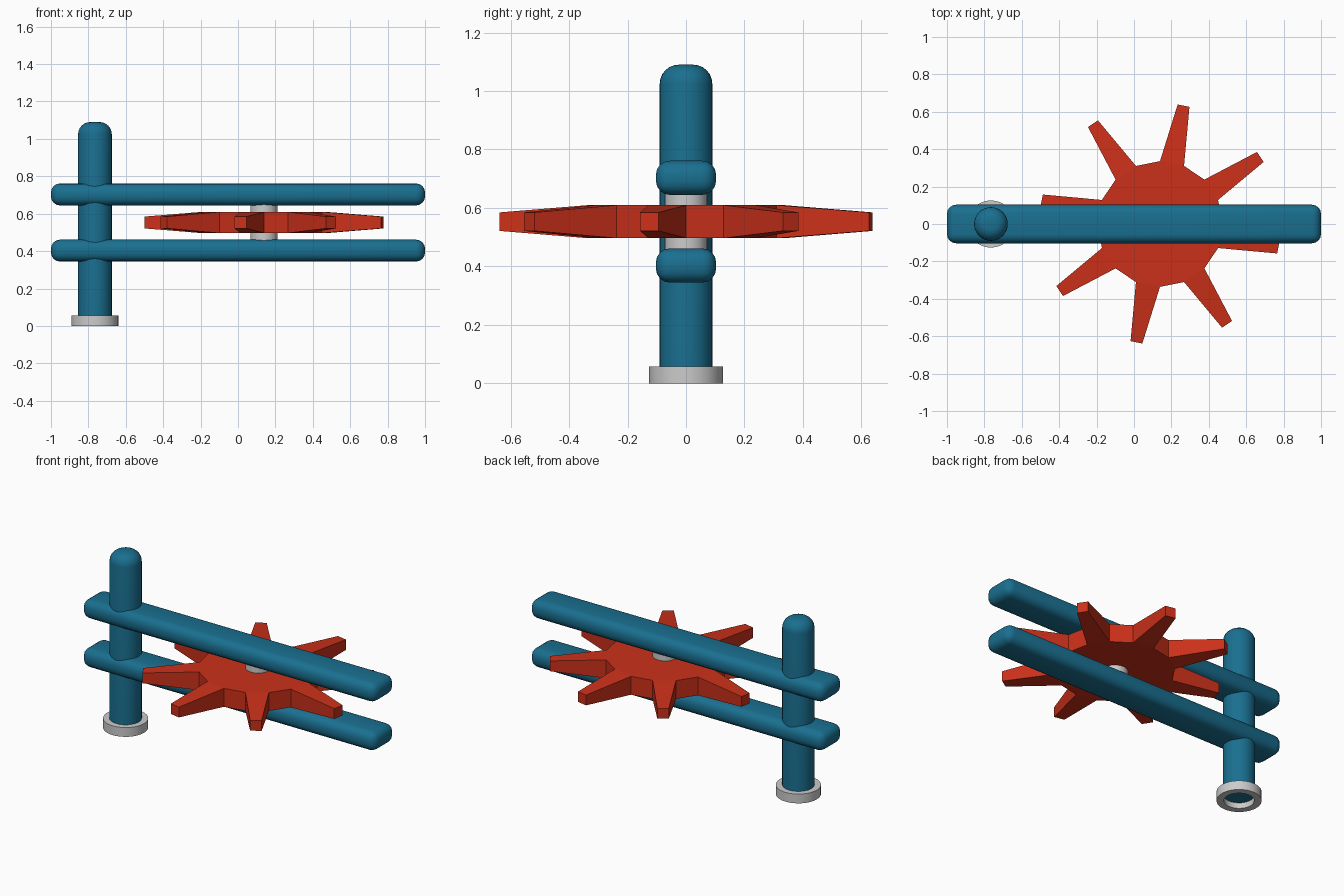
import bpy, bmesh, math
from mathutils import Vector

if "Cube" in bpy.data.objects:
    bpy.data.objects.remove(bpy.data.objects["Cube"])


def material(name, rgb):
    m = bpy.data.materials.new(name)
    m.diffuse_color = (*rgb, 1)
    m.use_nodes = True
    m.node_tree.nodes["Principled BSDF"].inputs["Base Color"].default_value = m.diffuse_color
    return m


BLUE = material("blue", (0.01, 0.16, 0.28))
RED = material("red", (0.6, 0.03, 0.01))


def finish(ob, name, mat=None, smooth=True):
    ob.name = name
    if mat:
        ob.data.materials.append(mat)
    if smooth:
        bpy.ops.object.select_all(action='DESELECT')
        ob.select_set(True)
        bpy.context.view_layer.objects.active = ob
        bpy.ops.object.shade_smooth_by_angle(angle=math.radians(40))
    return ob


def mesh_object(bm, name, mat=None, smooth=True, loc=(0, 0, 0)):
    bmesh.ops.recalc_face_normals(bm, faces=bm.faces)
    me = bpy.data.meshes.new(name)
    bm.to_mesh(me)
    bm.free()
    ob = bpy.data.objects.new(name, me)
    bpy.context.collection.objects.link(ob)
    ob.location = loc
    return finish(ob, name, mat, smooth)


def lathe(name, profile, loc, mat=None, closed=False, sides=32):
    """Spin an (r, z) profile around the vertical axis."""
    bm = bmesh.new()
    verts = [bm.verts.new((r, 0, z)) for r, z in profile]
    edges = [bm.edges.new(p) for p in zip(verts, verts[1:])]
    if closed:
        edges.append(bm.edges.new((verts[-1], verts[0])))
    bmesh.ops.spin(bm, geom=verts + edges, axis=(0, 0, 1), cent=(0, 0, 0),
                   angle=2 * math.pi, steps=sides, use_merge=True)
    bmesh.ops.remove_doubles(bm, verts=bm.verts, dist=1e-5)
    return mesh_object(bm, name, mat, loc=loc)


# two rounded horizontal bars
def bar(name, z):
    bm = bmesh.new()
    bmesh.ops.create_cube(bm, size=1)
    bmesh.ops.scale(bm, vec=(2, 0.206, 0.117), verts=bm.verts)
    bmesh.ops.bevel(bm, geom=bm.edges[:], offset=0.048, segments=4,
                    profile=0.5, affect='EDGES')
    return mesh_object(bm, name, BLUE, loc=(0, 0, z))


bar("lower_bar", 0.403)
bar("upper_bar", 0.703)

# upright post with a rounded top
POST_X, R, TOP, B = -0.765, 0.09, 1.09, 0.065
cap = [(R - B + B * math.cos(a), TOP - B + B * math.sin(a))
       for a in (math.pi / 2 * i / 6 for i in range(7))]
lathe("post", [(0, 0.035), (R, 0.035)] + cap + [(0, TOP)], (POST_X, 0, 0), BLUE)

# hollow foot ring under the post
lathe("foot_ring", [(0.085, 0), (0.126, 0), (0.126, 0.057), (0.085, 0.057)],
      (POST_X, 0, 0), closed=True)

# axle between the bars
WHEEL_X, WHEEL_Z = 0.139, 0.553
lathe("axle", [(0, -0.13), (0.073, -0.13), (0.073, 0.13), (0, 0.13)],
      (WHEEL_X, 0, WHEEL_Z))

# star wheel: 16-sided disc with alternate sides drawn out into tapered teeth
bm = bmesh.new()
rim = [bm.verts.new((0.336 * math.cos(i * math.pi / 8),
                     0.336 * math.sin(i * math.pi / 8), -0.0565)) for i in range(16)]
disc = bm.faces.new(rim)
ext = bmesh.ops.extrude_face_region(bm, geom=[disc], use_keep_orig=True)
bmesh.ops.translate(bm, vec=(0, 0, 0.113),
                    verts=[g for g in ext["geom"] if isinstance(g, bmesh.types.BMVert)])
bmesh.ops.recalc_face_normals(bm, faces=bm.faces)
sides = [f for f in bm.faces if len(f.verts) == 4]
sides.sort(key=lambda f: math.atan2(f.calc_center_median().y, f.calc_center_median().x))
for f in sides[1::2]:
    out = f.calc_center_median().normalized()
    tip = bmesh.ops.extrude_discrete_faces(bm, faces=[f])["faces"][0]
    c = tip.calc_center_median()
    for v in tip.verts:
        v.co = out * 0.645 + (v.co - c) * Vector((0.49, 0.49, 0.56))
mesh_object(bm, "star_wheel", RED, smooth=False, loc=(WHEEL_X, 0, WHEEL_Z))
